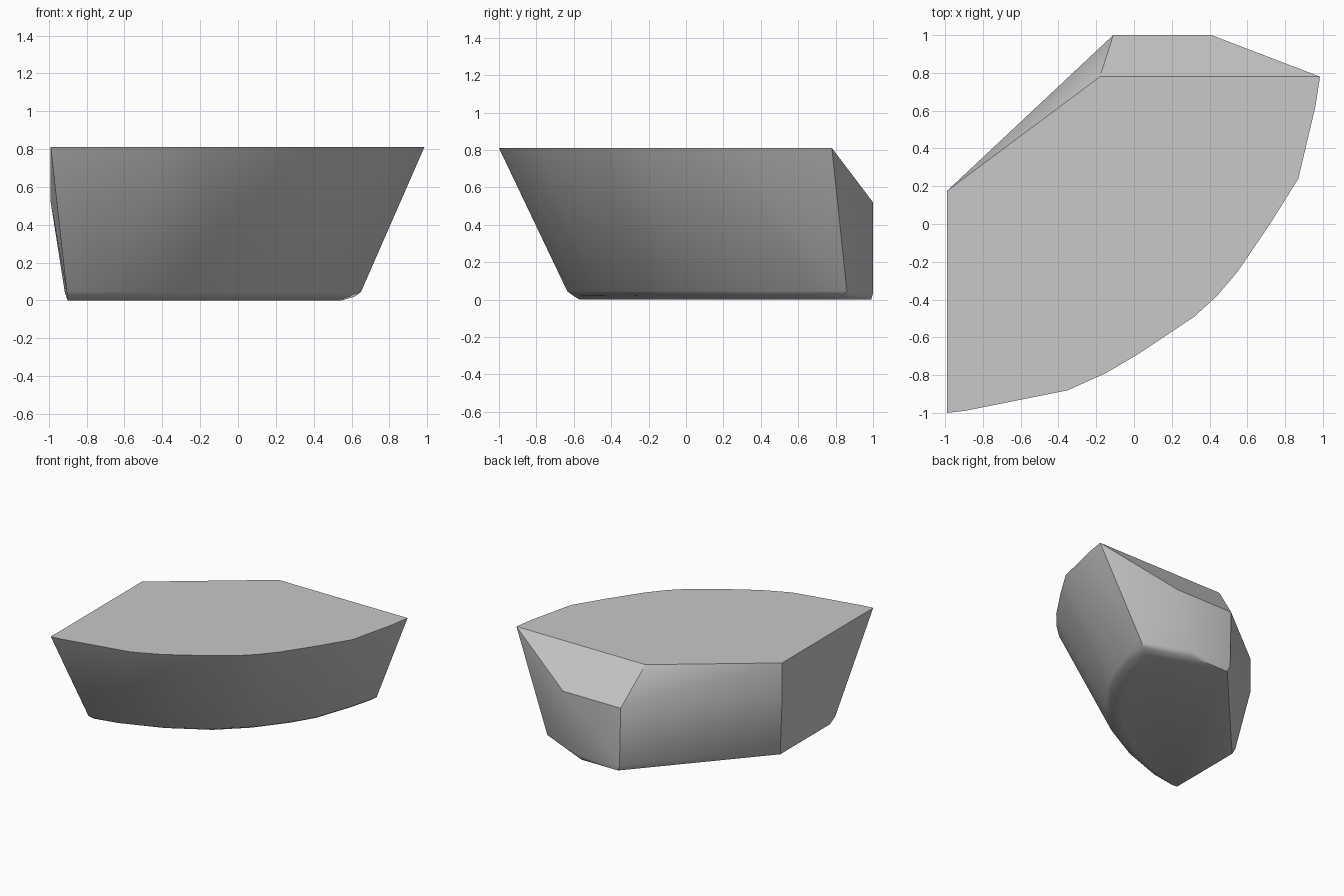
import bpy, bmesh, math

cube = bpy.data.objects.get("Cube")
if cube:
    bpy.data.objects.remove(cube)

# Stone colour
stone = bpy.data.materials.new("stone_grey")
stone.use_nodes = True
colour = (0.58, 0.58, 0.58, 1)
stone.diffuse_color = colour
stone.node_tree.nodes["Principled BSDF"].inputs["Base Color"].default_value = colour

# Flat top: straight left side, curved front and right
top = [(-.99, .175), (-.99, -1), (-.9, -.99), (-.35, -.88), (-.15, -.79), (.02, -.69),
       (.32, -.49), (.44, -.38), (.55, -.25), (.72, 0), (.87, .24), (.96, .62),
       (.985, .78), (-.18, .78)]
# Curved lower rim at the front and right
rim = [(-.905, -.635), (-.7, -.6), (-.36, -.48), (-.03, -.3), (.2, -.09),
       (.39, .16), (.5, .35), (.6, .66), (.65, .86)]
# Upright back face with its sloping chamfer, and the rear left corner
back = [(-.11, 1, .52), (.41, 1, .52), (-.1, 1, .05), (.29, 1, .035),
        (-.99, .175, .52), (-.915, .09, .04)]
# Straight edges of the underside
base = [(-.08, .99, 0), (.25, .99, 0), (-.9, .07, 0), (-.9, -.57, 0)]


def inset(p, amount):
    """Move a rim point towards the middle of the underside."""
    dx, dy = -.3 - p[0], .3 - p[1]
    k = amount / math.hypot(dx, dy)
    return p[0] + dx * k, p[1] + dy * k


points = [(x, y, .81) for x, y in top] + back + base
for p in rim:
    points += [(*p, .045), (*inset(p, .04), .02)]
    if p[0] > -.8:
        points.append((*inset(p, .12), 0))

# Wrap the outlines into one solid chunk
bm = bmesh.new()
for p in points:
    bm.verts.new(p)
hull = bmesh.ops.convex_hull(bm, input=bm.verts)
loose = {g for g in hull["geom_interior"] + hull["geom_unused"]
         if isinstance(g, bmesh.types.BMVert)}
bmesh.ops.delete(bm, geom=list(loose), context='VERTS')
bmesh.ops.dissolve_limit(bm, angle_limit=math.radians(1), verts=bm.verts, edges=bm.edges)
bmesh.ops.recalc_face_normals(bm, faces=bm.faces)

mesh = bpy.data.meshes.new("stone_chunk")
bm.to_mesh(mesh)
bm.free()
mesh.materials.append(stone)
chunk = bpy.data.objects.new("stone_chunk", mesh)
bpy.context.collection.objects.link(chunk)

# Smooth curved sides, crisp cut edges
bpy.ops.object.select_all(action='DESELECT')
chunk.select_set(True)
bpy.context.view_layer.objects.active = chunk
bpy.ops.object.shade_smooth_by_angle(angle=math.radians(30))
